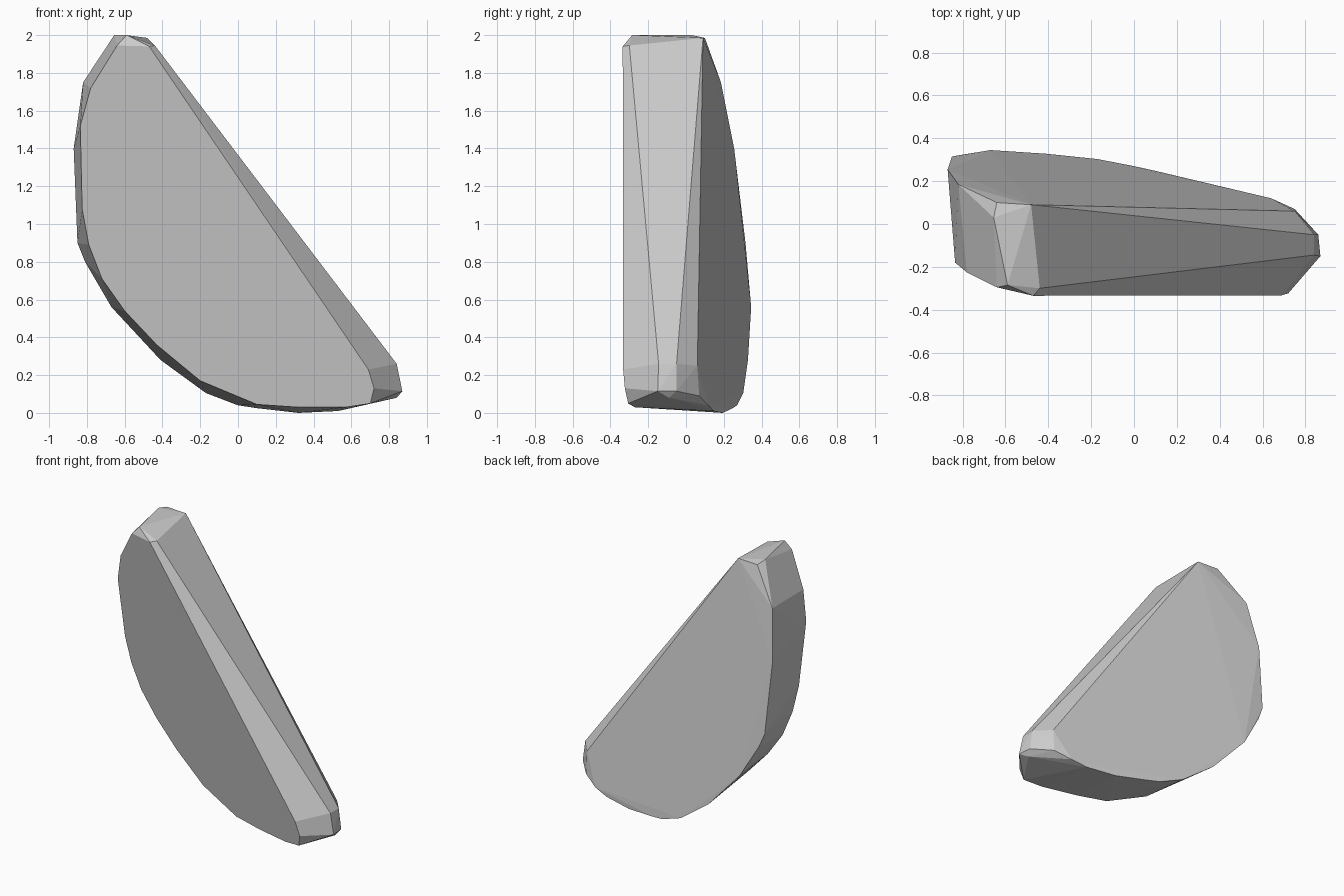
import bpy, bmesh

# Front outline (x, z); the front face leans back away from its straight edge
FRONT = [(-0.64, 1.945), (-0.47, 1.94), (0.69, 0.23), (0.72, 0.13), (0.70, 0.05),
         (0.57, 0.03), (0.32, 0.03), (0.10, 0.045), (-0.20, 0.17), (-0.43, 0.36), (-0.60, 0.54),
         (-0.72, 0.71), (-0.79, 0.89), (-0.825, 1.08), (-0.835, 1.52), (-0.78, 1.72)]

# Back outline (x, y, z) along the curved side
BACK = [(-0.82, 0.185, 1.75), (-0.87, 0.255, 1.40), (-0.85, 0.315, 0.90),
        (-0.81, 0.322, 0.80), (-0.67, 0.345, 0.56), (-0.41, 0.328, 0.28),
        (-0.17, 0.303, 0.105), (0.0, 0.27, 0.04), (0.10, 0.248, 0.025),
        (0.32, 0.195, 0.0), (0.53, 0.145, 0.01), (0.64, 0.12, 0.04),
        (0.75, 0.07, 0.09), (0.75, 0.06, 0.25)]

# Chamfered tips and the long straight edge (x, y, z)
TIPS = [(-0.59, -0.285, 2.0), (-0.655, 0.03, 2.0), (-0.64, 0.10, 1.985),
        (-0.44, -0.30, 1.945), (-0.48, 0.09, 1.985), (-0.44, 0.083, 1.92),
        (0.84, -0.145, 0.26), (0.84, -0.05, 0.26),
        (0.87, -0.15, 0.115), (0.86, -0.05, 0.115), (0.84, -0.09, 0.08)]


def front_y(x, z):
    """Depth of the leaning front face."""
    return -0.335 + 0.287 * (-0.826 * (x + 0.47) - 0.565 * (z - 1.94))


grey = bpy.data.materials.new("stone grey")
grey.diffuse_color = (0.6, 0.6, 0.6, 1.0)

# Faceted half-round slab, wrapped around the outlines
bm = bmesh.new()
for x, z in FRONT:
    bm.verts.new((x, front_y(x, z), z))
for p in BACK + TIPS:
    bm.verts.new(p)
hull = bmesh.ops.convex_hull(bm, input=bm.verts[:])
loose = [v for v in bm.verts if not v.link_faces]
bmesh.ops.delete(bm, geom=loose, context='VERTS')
bmesh.ops.dissolve_limit(bm, angle_limit=0.02, verts=bm.verts[:], edges=bm.edges[:])
bmesh.ops.recalc_face_normals(bm, faces=bm.faces[:])

mesh = bpy.data.meshes.new("half_round_slab")
bm.to_mesh(mesh)
bm.free()
mesh.materials.append(grey)
slab = bpy.data.objects.new("half_round_slab", mesh)
bpy.context.collection.objects.link(slab)
